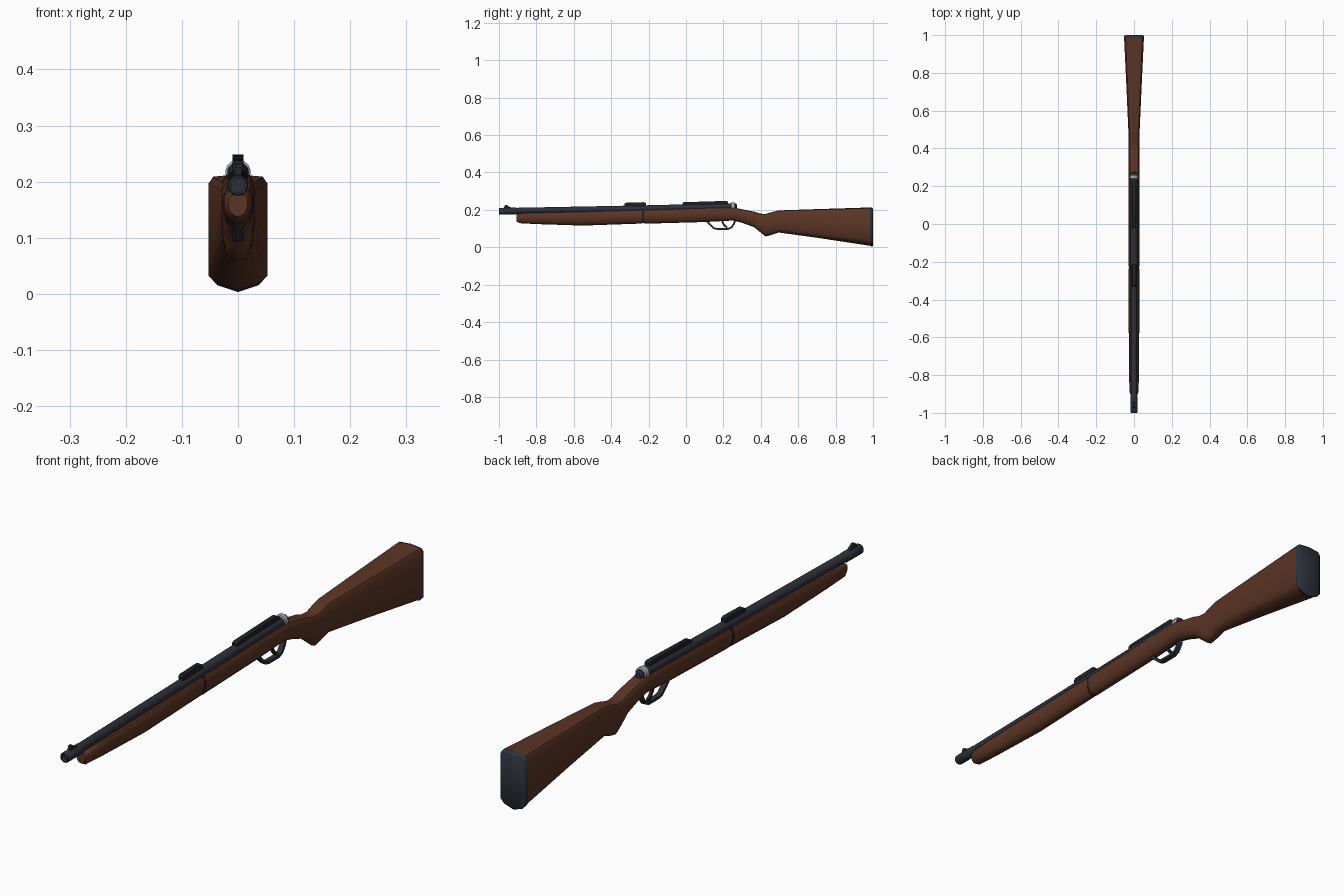
import bpy, bmesh, math
from mathutils import Vector

if "Cube" in bpy.data.objects:
    bpy.data.objects.remove(bpy.data.objects["Cube"])


def mat(name, col):
    m = bpy.data.materials.new(name)
    m.diffuse_color = (*col, 1)
    m.use_nodes = True
    m.node_tree.nodes["Principled BSDF"].inputs["Base Color"].default_value = m.diffuse_color
    return m


WOOD = mat("walnut", (0.105, 0.036, 0.018))
STEEL = mat("blued_steel", (0.026, 0.030, 0.043))
DARK = mat("dark_steel", (0.014, 0.016, 0.022))
SILVER = mat("bright_steel", (0.4, 0.4, 0.4))


def finish(bm, name, m, angle=35):
    bmesh.ops.recalc_face_normals(bm, faces=bm.faces)
    me = bpy.data.meshes.new(name)
    bm.to_mesh(me)
    bm.free()
    ob = bpy.data.objects.new(name, me)
    bpy.context.collection.objects.link(ob)
    me.materials.append(m)
    bpy.ops.object.select_all(action='DESELECT')
    ob.select_set(True)
    bpy.context.view_layer.objects.active = ob
    bpy.ops.object.shade_smooth_by_angle(angle=math.radians(angle))
    return ob


def skin(rings, name, m, angle=35):
    bm = bmesh.new()
    vs = [[bm.verts.new(p) for p in r] for r in rings]
    n = len(rings[0])
    for a, b in zip(vs, vs[1:]):
        for i in range(n):
            j = (i + 1) % n
            bm.faces.new((a[i], a[j], b[j], b[i]))
    bm.faces.new(vs[0])
    bm.faces.new(vs[-1])
    return finish(bm, name, m, angle)


# half cross-sections as (width fraction, height fraction)
ROUND = [(0, 1), (.75, .98), (1, .82), (1, .45), (.75, .17), (.38, .03), (0, 0)]
SLAB = [(0, 1), (.84, .98), (1, .92), (1, .5), (1, .14), (.7, .06), (0, 0)]


def section(y, w, zt, zb, blend):
    half = [((a + (c - a) * blend) * w, y, zb + (b + (d - b) * blend) * (zt - zb))
            for (a, b), (c, d) in zip(ROUND, SLAB)]
    return half + [(-x, yy, z) for x, yy, z in half[-2:0:-1]]


def loft(name, stations, m, angle=50):
    return skin([section(*s) for s in stations], name, m, angle)


def turned(name, stations, m, n=16):
    return skin([[(r * math.cos(2 * math.pi * (i + .5) / n), y,
                   z + r * math.sin(2 * math.pi * (i + .5) / n)) for i in range(n)]
                 for y, z, r in stations], name, m)


def plate(name, outline, w, m):
    # side outline (y, z) extruded across x
    return skin([[(x, y, z) for y, z in outline] for x in (-w, w)], name, m)


def strap(name, path, w, t, m):
    # flat strip following a side path
    pts = [Vector(p) for p in path]
    rings = []
    for i, p in enumerate(pts):
        d = (pts[min(i + 1, len(pts) - 1)] - pts[max(i - 1, 0)]).normalized()
        nrm = Vector((-d.y, d.x)) * t
        a, b = p + nrm, p - nrm
        rings.append([(-w, *a), (w, *a), (w, *b), (-w, *b)])
    return skin(rings, name, m)


# wooden furniture
loft("forend", [(-.905, .017, .177, .138, 0), (-.89, .024, .182, .129, 0),
                (-.80, .026, .185, .124, 0), (-.55, .028, .191, .116, 0),
                (-.235, .028, .200, .127, 0)], WOOD)
loft("forend_band", [(-.236, .0265, .201, .130, 0), (-.222, .0265, .201, .130, 0)], DARK)
loft("stock", [(-.224, .028, .200, .126, 0), (.10, .028, .210, .135, 0),
               (.25, .028, .213, .143, 0), (.30, .028, .203, .131, 0),
               (.365, .028, .190, .107, .1), (.395, .028, .180, .082, .2),
               (.425, .028, .178, .058, .3), (.455, .029, .187, .065, .4),
               (.495, .030, .197, .079, .6), (.70, .039, .204, .051, .9),
               (.985, .0525, .213, .008, 1)], WOOD)
loft("butt_plate", [(.983, .0525, .213, .008, 1), (.994, .0525, .212, .003, 1),
                    (1.0, .047, .205, .010, 1)], STEEL)

# barrel with a recessed muzzle
turned("barrel", [(-.985, .193, .012), (-1, .193, .012), (-1, .193, .016),
                  (-.996, .193, .0185), (-.91, .194, .0185), (-.905, .195, .0165),
                  (-.23, .207, .0175), (.24, .216, .0195)], STEEL)
turned("bolt_ring", [(.238, .217, .018), (.242, .217, .0225), (.258, .217, .0225),
                     (.262, .217, .018)], SILVER)
turned("bolt_cap", [(.255, .217, .018), (.268, .216, .017), (.274, .215, .010)], STEEL)

# sights and receiver rail
plate("front_sight", [(-.975, .208), (-.968, .226), (-.958, .226), (-.945, .217),
                      (-.925, .208)], .006, DARK)
plate("rear_sight", [(-.33, .215), (-.33, .232), (-.322, .238), (-.225, .241),
                     (-.215, .236), (-.215, .215)], .0095, DARK)
plate("receiver_rail", [(-.02, .215), (-.02, .236), (-.012, .241), (.215, .248),
                        (.225, .243), (.225, .215)], .0095, DARK)

# trigger group
strap("trigger_guard", [(.105, .146), (.125, .124), (.148, .103), (.165, .098),
                        (.225, .098), (.243, .106), (.258, .128), (.263, .150)],
      .0095, .005, STEEL)
strap("trigger", [(.190, .150), (.197, .130), (.208, .115), (.220, .106)],
      .005, .005, DARK)
